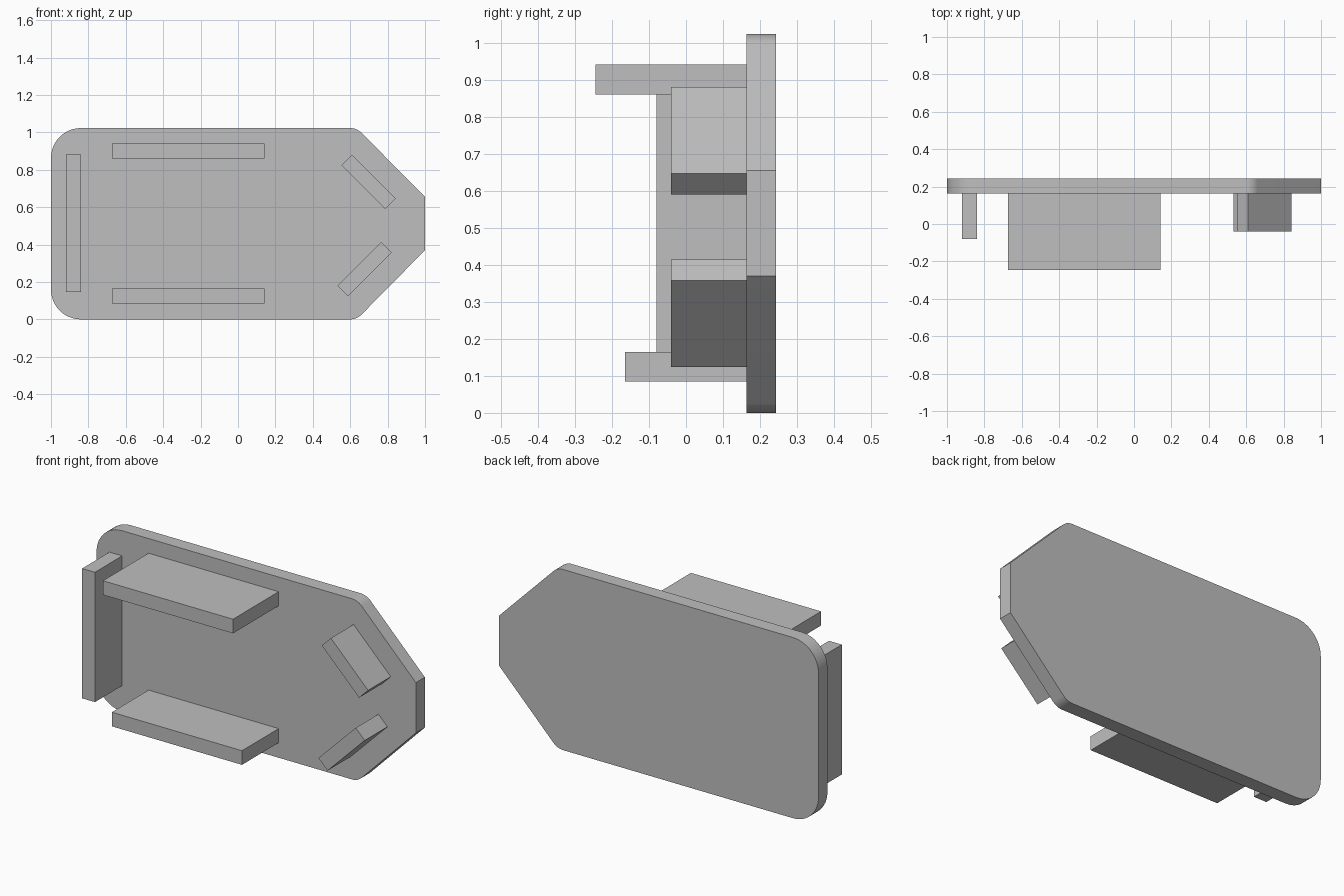
import bpy, bmesh, math
from mathutils import Vector

cube = bpy.data.objects.get("Cube")
if cube:
    bpy.data.objects.remove(cube, do_unlink=True)

grey = bpy.data.materials.new("plain grey")
grey.use_nodes = True
colour = (0.52, 0.52, 0.52, 1)
grey.diffuse_color = colour
grey.node_tree.nodes["Principled BSDF"].inputs["Base Color"].default_value = colour

PLATE_FRONT, PLATE_BACK = 0.163, 0.243


def extrude_outline(name, points, y0, y1):
    """Solid from an (x, z) outline, extruded along y."""
    bm = bmesh.new()
    face = bm.faces.new([bm.verts.new((x, y0, z)) for x, z in points])
    new = bmesh.ops.extrude_face_region(bm, geom=[face])["geom"]
    verts = [v for v in new if isinstance(v, bmesh.types.BMVert)]
    bmesh.ops.translate(bm, verts=verts, vec=(0, y1 - y0, 0))
    bmesh.ops.recalc_face_normals(bm, faces=bm.faces)
    mesh = bpy.data.meshes.new(name)
    bm.to_mesh(mesh)
    bm.free()
    mesh.materials.append(grey)
    obj = bpy.data.objects.new(name, mesh)
    bpy.context.collection.objects.link(obj)
    return obj


def rounded(corners, steps=12):
    """Replace each (x, z, radius) corner by a tangent arc."""
    out = []
    for i, (x, z, r) in enumerate(corners):
        p = Vector((x, z))
        if r == 0:
            out.append(p)
            continue
        a = (Vector(corners[i - 1][:2]) - p).normalized()
        b = (Vector(corners[(i + 1) % len(corners)][:2]) - p).normalized()
        half = a.angle(b) / 2
        centre = p + (a + b).normalized() * r / math.sin(half)
        start = p + a * r / math.tan(half) - centre
        end = p + b * r / math.tan(half) - centre
        sweep = math.pi - 2 * half
        for k in range(steps + 1):
            t = k / steps
            out.append(centre + (start * math.sin((1 - t) * sweep)
                                 + end * math.sin(t * sweep)) / math.sin(sweep))
    return out


def bar(name, x, z, length, width, front, angle=0):
    """Rectangular rib standing on the front of the plate."""
    c, s = math.cos(math.radians(angle)), math.sin(math.radians(angle))
    pts = [(x + c * u - s * v, z + s * u + c * v)
           for u, v in ((-length / 2, -width / 2), (length / 2, -width / 2),
                        (length / 2, width / 2), (-length / 2, width / 2))]
    return extrude_outline(name, pts, front, PLATE_FRONT)


# Back plate with rounded corners on one end and a blunt point on the other
plate = extrude_outline("back_plate", rounded([
    (-1, 0, 0.16), (0.635, 0, 0.085), (1, 0.37, 0),
    (1, 0.655, 0), (0.635, 1.023, 0.085), (-1, 1.023, 0.16)]),
    PLATE_FRONT, PLATE_BACK)
bpy.context.view_layer.objects.active = plate
plate.select_set(True)
bpy.ops.object.shade_smooth_by_angle(angle=math.radians(30))

# Straight ribs
bar("upper_shelf", -0.267, 0.9, 0.815, 0.08, -0.245)
bar("lower_shelf", -0.267, 0.125, 0.815, 0.08, -0.165)
bar("end_rib", -0.88, 0.513, 0.08, 0.735, -0.08)

# Slanted ribs near the point
bar("upper_slanted_rib", 0.698, 0.735, 0.33, 0.08, -0.04, -45)
bar("lower_slanted_rib", 0.677, 0.269, 0.33, 0.08, -0.04, 45)
